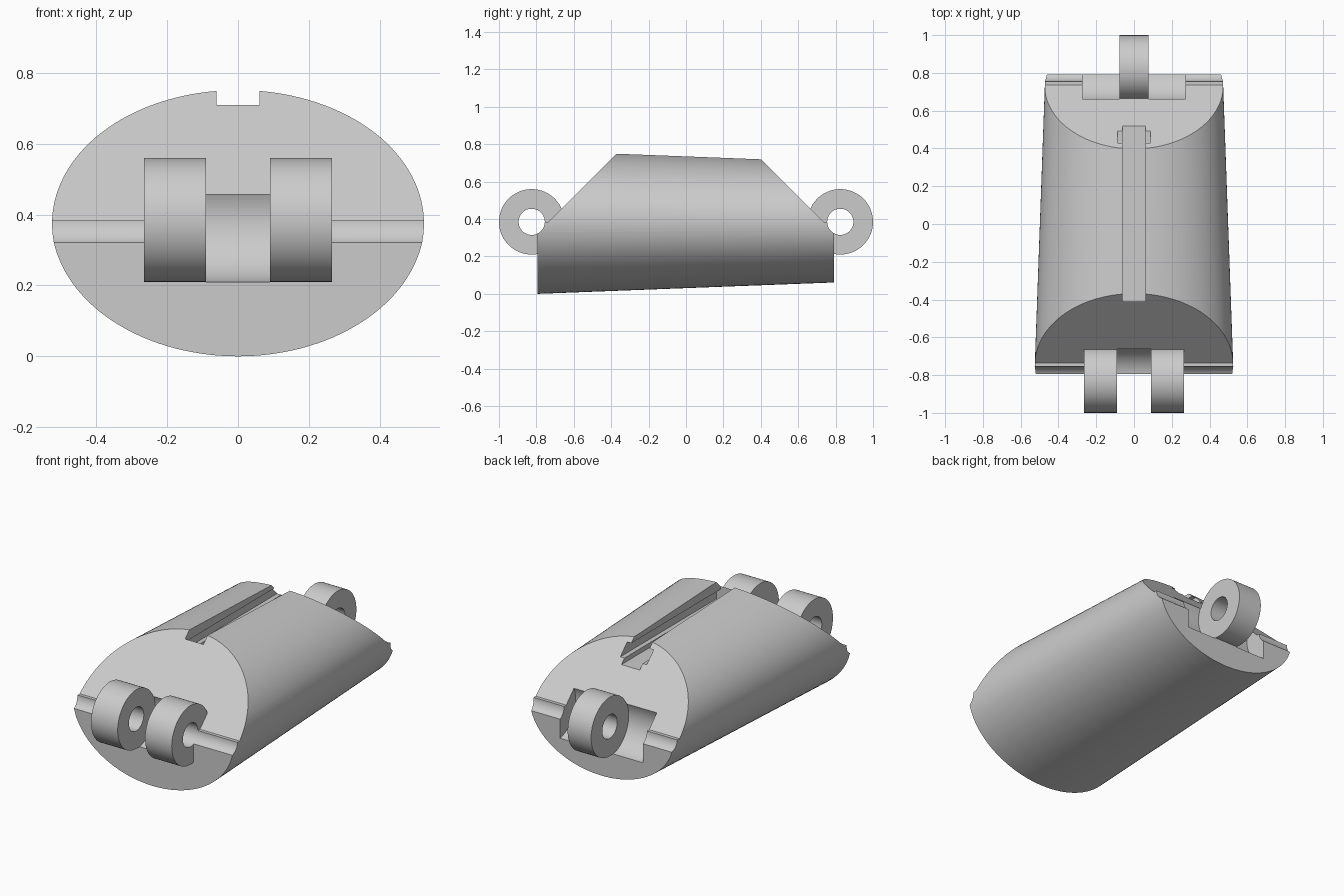
import bpy
import bmesh
from math import cos, sin, pi

cube = bpy.data.objects.get("Cube")
if cube:
    bpy.data.objects.remove(cube)

grey = bpy.data.materials.new("plain grey")
grey.use_nodes = True
grey.diffuse_color = (0.6, 0.6, 0.6, 1)
grey.node_tree.nodes["Principled BSDF"].inputs["Base Color"].default_value = (0.6, 0.6, 0.6, 1)

AXIS_Y, AXIS_Z = 0.825, 0.385   # hinge axis
LUG_R, POCKET_R, HOLE_R = 0.175, 0.178, 0.07


def loft(name, ring_a, ring_b):
    """Closed solid between two rings of matching points."""
    bm = bmesh.new()
    a = [bm.verts.new(p) for p in ring_a]
    b = [bm.verts.new(p) for p in ring_b]
    bm.faces.new(a)
    bm.faces.new(b)
    for i in range(len(a)):
        j = (i + 1) % len(a)
        bm.faces.new((a[i], a[j], b[j], b[i]))
    bmesh.ops.recalc_face_normals(bm, faces=bm.faces)
    mesh = bpy.data.meshes.new(name)
    bm.to_mesh(mesh)
    bm.free()
    mesh.materials.append(grey)
    obj = bpy.data.objects.new(name, mesh)
    bpy.context.collection.objects.link(obj)
    return obj


def prism(name, profile, x0, x1):
    """Side profile (y, z) extruded along x."""
    return loft(name, [(x0, y, z) for y, z in profile], [(x1, y, z) for y, z in profile])


def barrel(name, side, radius, x0, x1, n=64):
    ring = [(side * AXIS_Y + radius * cos(2 * pi * i / n),
             AXIS_Z + radius * sin(2 * pi * i / n)) for i in range(n)]
    return prism(name, ring, x0, x1)


def box(name, half_x, y0, y1, z0, z1):
    return prism(name, [(y0, z0), (y1, z0), (y1, z1), (y0, z1)], -half_x, half_x)


def ellipse(y, rx, rz, n=128):
    return [(rx * cos(2 * pi * i / n), y, 0.384 + rz * sin(2 * pi * i / n)) for i in range(n)]


def combine(target, tool, operation):
    tool.hide_render = True
    bpy.context.view_layer.objects.active = target
    mod = target.modifiers.new(operation.lower(), 'BOOLEAN')
    mod.operation = operation
    mod.solver = 'EXACT'
    mod.object = tool
    bpy.ops.object.modifier_apply(modifier=mod.name)
    bpy.data.objects.remove(tool)


# Tapered elliptical body
body = loft("link_body", ellipse(-0.795, 0.527, 0.384), ellipse(0.792, 0.47, 0.323))

# Sloped cuts at both ends
for side in (-1, 1):
    wedge = [(side * y, z) for y, z in
             ((0.735, AXIS_Z), (1.2, AXIS_Z), (1.2, 0.885), (0.235, 0.885))]
    combine(body, prism("end_slope", wedge, -1, 1), 'DIFFERENCE')

# Undercut slot along the top
combine(body, box("slot", 0.06, -0.41, 0.7, 0.6, 0.9), 'DIFFERENCE')
combine(body, box("slot_undercut", 0.087, -0.41, 0.7, 0.628, 0.692), 'DIFFERENCE')

# Pockets that take the neighbouring link's lugs
for side, x0, x1 in ((-1, -0.09, 0.09), (1, -0.272, -0.077), (1, 0.077, 0.272)):
    combine(body, barrel("pocket", side, POCKET_R, x0, x1), 'DIFFERENCE')

# Hinge lugs: a pair in front, a single one behind
for side, x0, x1 in ((-1, -0.265, -0.09), (-1, 0.09, 0.265), (1, -0.077, 0.077)):
    combine(body, barrel("lug", side, LUG_R, x0, x1), 'UNION')

# Pin holes, running across the whole width as grooves
for side in (-1, 1):
    combine(body, barrel("pin_hole", side, HOLE_R, -1, 1), 'DIFFERENCE')

bpy.ops.object.select_all(action='DESELECT')
body.select_set(True)
bpy.context.view_layer.objects.active = body
bpy.ops.object.shade_smooth_by_angle(angle=pi / 7)
